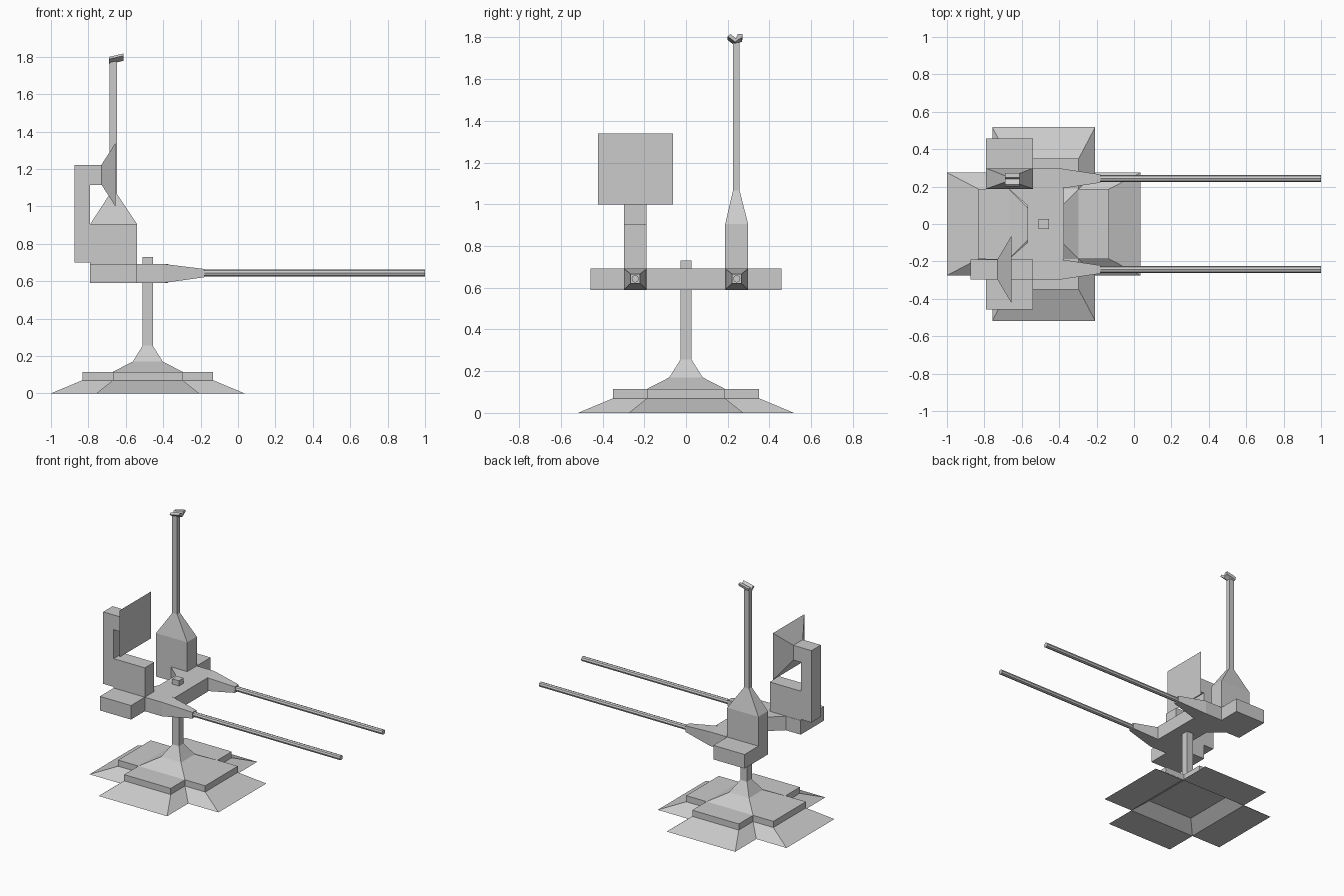
import bpy, bmesh
from mathutils import Vector

if "Cube" in bpy.data.objects:
    bpy.data.objects.remove(bpy.data.objects["Cube"])

CX = -0.4825          # pedestal axis
AY = 0.243            # side arm offset


def loft(name, rings, caps=(True, True), extra=()):
    """Skin a list of equal-length point rings; extra = loose faces as point lists."""
    bm = bmesh.new()
    vs = [[bm.verts.new(p) for p in r] for r in rings]
    for a, b in zip(vs, vs[1:]):
        n = len(a)
        for i in range(n):
            j = (i + 1) % n
            bm.faces.new((a[i], a[j], b[j], b[i]))
    if caps[0]:
        bm.faces.new(vs[0][::-1])
    if caps[1]:
        bm.faces.new(vs[-1])
    for f in extra:
        bm.faces.new([bm.verts.new(p) for p in f])
    bmesh.ops.remove_doubles(bm, verts=bm.verts, dist=1e-5)
    bmesh.ops.recalc_face_normals(bm, faces=bm.faces)
    me = bpy.data.meshes.new(name)
    bm.to_mesh(me)
    bm.free()
    ob = bpy.data.objects.new(name, me)
    bpy.context.collection.objects.link(ob)
    return ob


def rect_z(cx, cy, hx, hy, z):
    return [(cx + sx * hx, cy + sy * hy, z) for sx, sy in ((-1, -1), (1, -1), (1, 1), (-1, 1))]


def rect_x(x, cy, cz, hy, hz):
    return [(x, cy + sy * hy, cz + sz * hz) for sy, sz in ((-1, -1), (1, -1), (1, 1), (-1, 1))]


def plus(a, b, z):
    """Plus-shaped outline, arm reach a, arm half width b."""
    pts = [(a, -b), (a, b), (b, b)]
    out = []
    for _ in range(4):
        out += [(CX + x, y, z) for x, y in pts]
        pts = [(-y, x) for x, y in pts]
    return out


# Plus-shaped foot: flared skirt, plate, hollow centre underneath
A, B, a, b = 0.5175, 0.275, 0.35, 0.187
under = []
quad, wall = [(B, -B), (A, -B), (A, B), (B, B)], [(B, -B, 0), (B, B, 0), (b, b, 0.07), (b, -b, 0.07)]
for _ in range(4):
    under.append([(CX + x, y, 0) for x, y in quad])
    under.append([(CX + x, y, z) for x, y, z in wall])
    quad = [(-y, x) for x, y in quad]
    wall = [(-y, x, z) for x, y, z in wall]
under.append(rect_z(CX, 0, b, b, 0.07))
loft("foot", [plus(A, B, 0), plus(a, b, 0.07), plus(a, b, 0.115)], (False, True), under)

# Pedestal: stepped pyramid into a square post
loft("pedestal", [rect_z(CX, 0, h, h, z) for h, z in
                  ((0.187, 0.115), (0.08, 0.17), (0.027, 0.255), (0.027, 0.73))])

# Deck: one outline mirrored about y = 0
half = [(-0.57, 0.10), (-0.67, 0.188), (-0.79, 0.188), (-0.79, 0.457), (-0.54, 0.457),
        (-0.54, 0.298), (-0.40, 0.298), (-0.40, 0.194), (-0.375, 0.19)]
outline = half + [(x, -y) for x, y in reversed(half)]
loft("deck", [[(x, y, z) for x, y in outline] for z in (0.59, 0.692)])

for side, s in (("left", 1), ("right", -1)):
    y = s * AY
    # Tapered socket and long rod
    loft(side + "_socket", [rect_x(-0.40, y, 0.641, 0.055, 0.051), rect_x(-0.18, y, 0.643, 0.022, 0.022)])
    bpy.ops.mesh.primitive_cylinder_add(vertices=8, radius=0.018, depth=1.18,
                                        location=(0.41, y, 0.643), rotation=(0, 1.5707963, 0))
    bpy.context.object.name = side + "_rod"

# Mast: block, taper, thin square pole
loft("mast", [rect_z(-0.665, AY, 0.125, 0.055, 0.692), rect_z(-0.665, AY, 0.125, 0.055, 0.905),
              rect_z(-0.666, 0.241, 0.02, 0.016, 1.065), rect_z(-0.666, 0.241, 0.02, 0.016, 1.775)])

# Small tilted V-shaped tip
prof = [(0.2, 1.795), (0.212, 1.807), (0.24, 1.785), (0.248, 1.806), (0.272, 1.806),
        (0.268, 1.787), (0.255, 1.782), (0.235, 1.768)]
loft("mast_tip", [[(x, y, z + dz) for y, z in prof] for x, dz in ((-0.69, -0.008), (-0.612, 0.01))])

# Bracket: stepped C profile extruded across y
prof = [(-0.54, 0.692), (-0.54, 0.905), (-0.79, 0.905), (-0.79, 1.115), (-0.73, 1.115),
        (-0.73, 1.222), (-0.875, 1.222), (-0.875, 0.70), (-0.79, 0.70), (-0.79, 0.692)]
loft("panel_bracket", [[(x, y, z) for x, z in prof] for y in (-0.298, -0.19)])

# Flared panel on the bracket
loft("panel", [rect_x(-0.73, -AY, 1.169, 0.054, 0.053), rect_x(-0.655, -AY, 1.169, 0.18, 0.17)])
